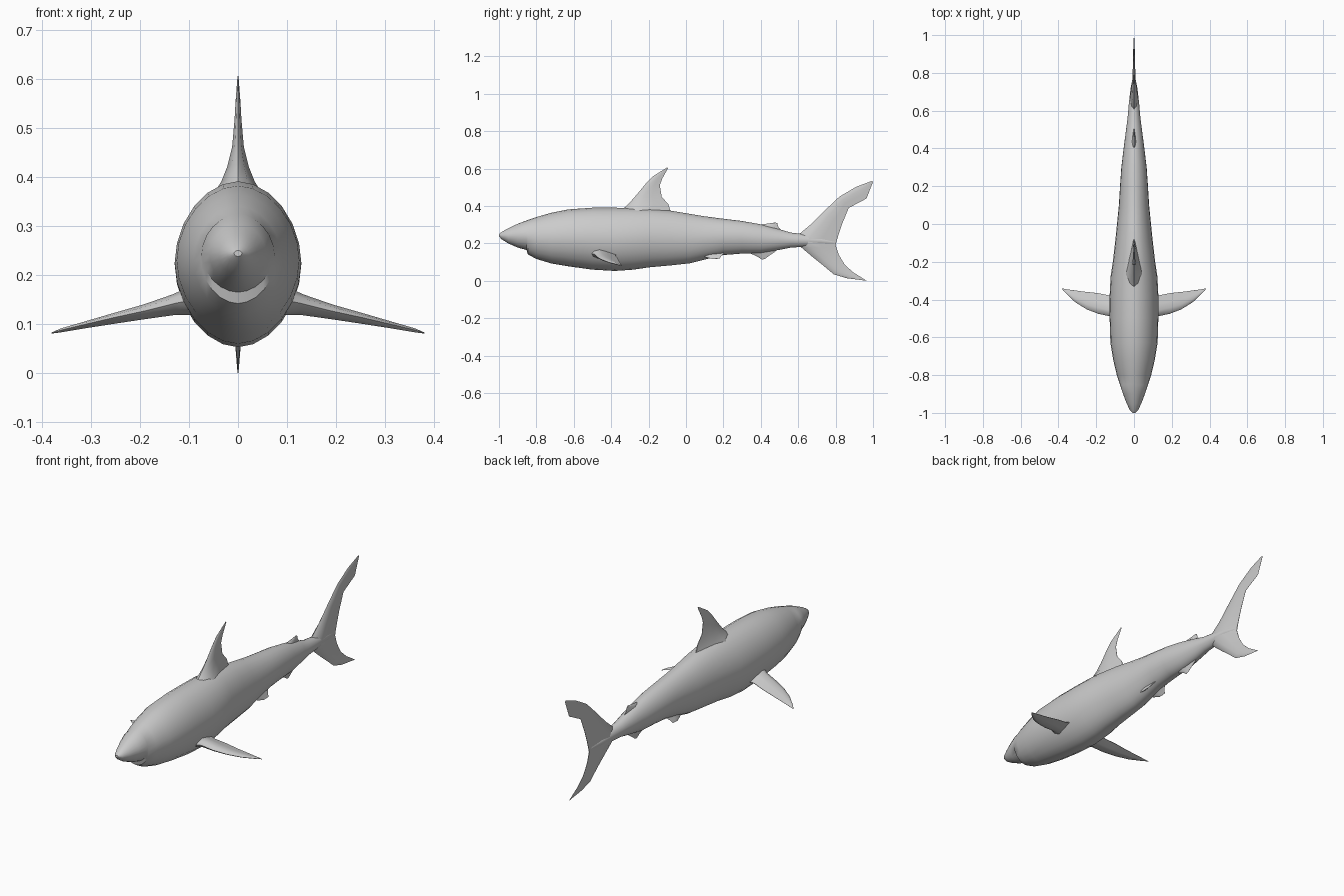
import bpy, bmesh
from math import sin, cos, pi, radians
from mathutils import Vector


def loft(name, rings, angle=50):
    """Skin a list of closed point loops and cap both ends."""
    bm = bmesh.new()
    loops = [[bm.verts.new(p) for p in ring] for ring in rings]
    n = len(loops[0])
    for a, b in zip(loops, loops[1:]):
        for i in range(n):
            j = (i + 1) % n
            bm.faces.new((a[i], a[j], b[j], b[i]))
    bm.faces.new(loops[0])
    bm.faces.new(loops[-1])
    bmesh.ops.recalc_face_normals(bm, faces=bm.faces)
    me = bpy.data.meshes.new(name)
    bm.to_mesh(me)
    bm.free()
    ob = bpy.data.objects.new(name, me)
    bpy.context.collection.objects.link(ob)
    bpy.ops.object.select_all(action='DESELECT')
    ob.select_set(True)
    bpy.context.view_layer.objects.active = ob
    bpy.ops.object.shade_smooth_by_angle(angle=radians(angle))
    return ob


def egg(y, top, bottom, half_w, n=24):
    """Slightly pointed oval cross-section of the body."""
    mid, h = (top + bottom) / 2, (top - bottom) / 2
    e = 1.06
    ring = []
    for i in range(n):
        c, s = cos(2 * pi * i / n), sin(2 * pi * i / n)
        x = half_w * abs(c) ** e * (1 if c > 0 else -1)
        z = h * abs(s) ** e * (1 if s > 0 else -1)
        ring.append((x, y, mid + z))
    return ring


# chord position and relative thickness of a fin section
FOIL = [(0, 0), (.08, .55), (.3, 1), (.6, .65), (1, .06)]


def fin(name, sections, normal):
    """Loft a fin from (leading point, trailing point, half thickness)."""
    nrm = Vector(normal).normalized()
    rings = []
    for le, te, t in sections:
        le, te = Vector(le), Vector(te)
        up = [le.lerp(te, u) + nrm * t * k for u, k in FOIL]
        low = [le.lerp(te, u) - nrm * t * k for u, k in FOIL[:0:-1]]
        rings.append(up + low)
    return loft(name, rings)


def upright_fin(name, sections, x=0):
    return fin(name, [((x, a, b), (x, c, d), t) for a, b, c, d, t in sections], (1, 0, 0))


# Body: y, top, bottom, half width (the step at -0.85 is the mouth)
BODY = [(-1, .250, .238, .008), (-.985, .262, .222, .022), (-.95, .281, .200, .039),
        (-.9, .305, .178, .058), (-.852, .323, .165, .074), (-.846, .325, .142, .076),
        (-.8, .341, .117, .091), (-.72, .364, .093, .110), (-.63, .382, .078, .125),
        (-.5, .391, .060, .129), (-.38, .391, .053, .129), (-.28, .390, .060, .124),
        (-.2, .387, .072, .112), (-.08, .375, .083, .098), (.02, .358, .094, .088),
        (.1, .345, .114, .080), (.2, .332, .138, .074), (.3, .320, .146, .067),
        (.4, .302, .148, .055), (.5, .276, .166, .042), (.56, .258, .178, .034),
        (.63, .250, .182, .028), (.72, .235, .190, .018), (.79, .215, .195, .004)]
loft("body", [egg(*r) for r in BODY], 40)

# Dorsal fin with flared base
upright_fin("dorsal_fin", [
    (-.37, .360, -.07, .350, .055), (-.325, .395, -.085, .380, .034),
    (-.295, .425, -.095, .410, .022), (-.26, .465, -.13, .450, .012),
    (-.215, .520, -.14, .510, .007), (-.18, .557, -.128, .545, .005),
    (-.102, .606, -.096, .602, .001)])

# Tail fin from upper tip to lower tip
upright_fin("tail_fin", [
    (.99, .533, 1, .530, .001), (.91, .503, .965, .440, .004),
    (.82, .450, .87, .390, .006), (.73, .365, .835, .305, .009),
    (.665, .300, .815, .245, .015), (.605, .250, .803, .205, .022),
    (.59, .215, .80, .190, .025), (.615, .180, .805, .175, .020),
    (.68, .125, .815, .145, .012), (.73, .085, .828, .120, .008),
    (.79, .035, .85, .085, .005), (.86, .014, .895, .045, .003),
    (.955, .002, .967, .0, .001)])

# Small second dorsal fin and anal fin
upright_fin("second_dorsal_fin", [
    (.36, .280, .52, .250, .016), (.405, .302, .51, .272, .010),
    (.45, .308, .495, .285, .005), (.478, .312, .488, .308, .001)])
upright_fin("anal_fin", [
    (.32, .165, .50, .180, .016), (.35, .144, .475, .155, .009),
    (.385, .128, .45, .138, .005), (.405, .114, .422, .117, .001)])

# Paired pectoral and pelvic fins
for side, s in (("left", 1), ("right", -1)):
    fin("pectoral_fin_" + side, [
        ((s * .09, -.52, .150), (s * .09, -.37, .142), .030),
        ((s * .13, -.488, .142), (s * .13, -.378, .134), .021),
        ((s * .19, -.475, .127), (s * .19, -.366, .121), .015),
        ((s * .25, -.452, .114), (s * .25, -.360, .108), .011),
        ((s * .31, -.415, .100), (s * .31, -.352, .096), .007),
        ((s * .36, -.368, .088), (s * .36, -.345, .086), .004),
        ((s * .38, -.345, .082), (s * .38, -.341, .081), .001)], (s * .22, 0, 1))
    fin("pelvic_fin_" + side, [
        ((s * .025, .08, .150), (s * .025, .21, .155), .012),
        ((s * .040, .10, .128), (s * .040, .19, .135), .006),
        ((s * .050, .14, .117), (s * .050, .18, .119), .001)], (1, 0, s * .4))
